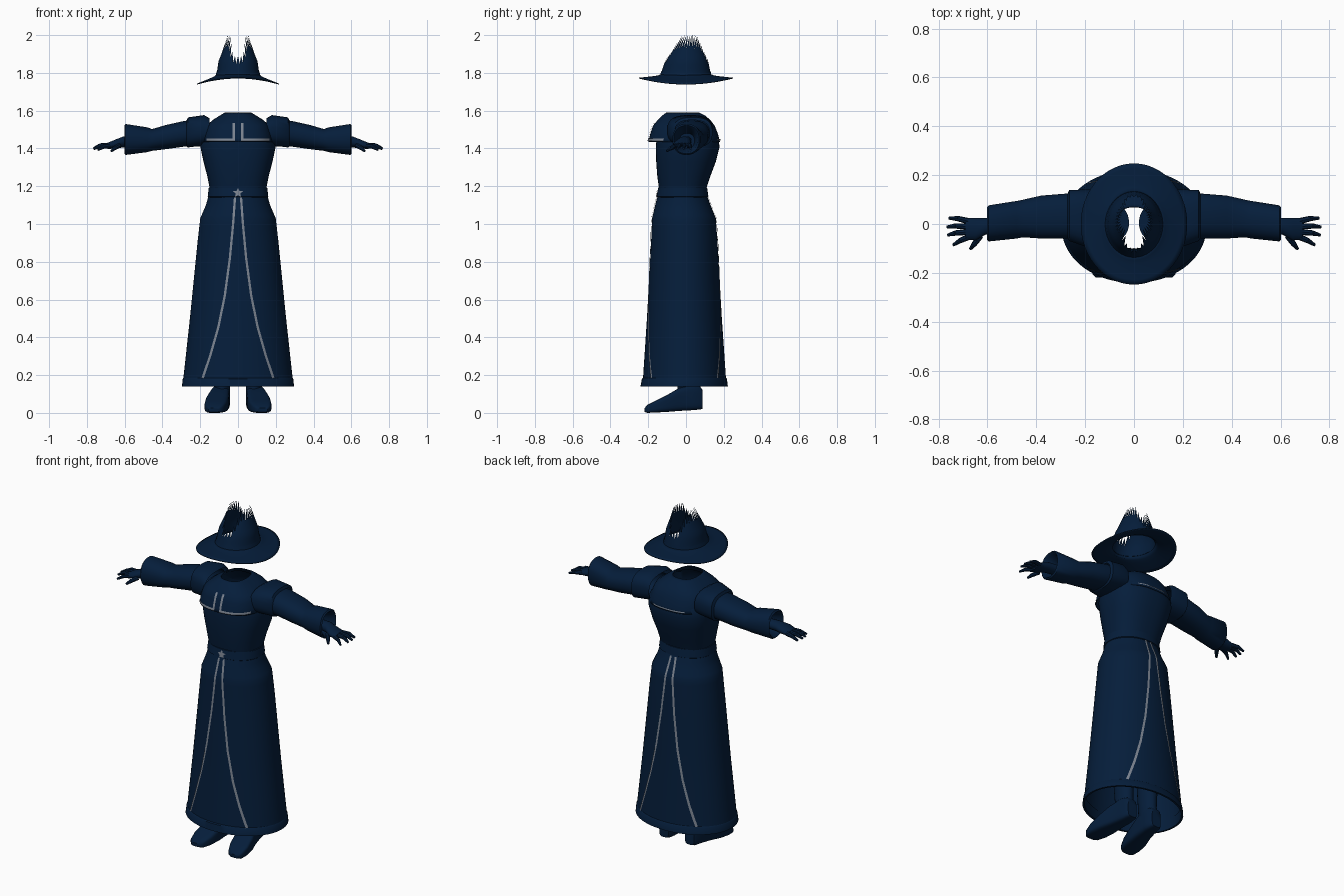
import bpy, bmesh
from math import cos, sin, pi, radians
from mathutils import Vector
from mathutils.bvhtree import BVHTree

cube = bpy.data.objects.get("Cube")
if cube:
    bpy.data.objects.remove(cube)


def material(name, rgb):
    m = bpy.data.materials.new(name)
    m.use_nodes = True
    m.diffuse_color = (*rgb, 1)
    m.node_tree.nodes["Principled BSDF"].inputs["Base Color"].default_value = (*rgb, 1)
    return m


NAVY = material("navy cloth", (0.0015, 0.0125, 0.043))
SILVER = material("silver trim", (0.2, 0.23, 0.28))


def finish(name, bm, mat=NAVY, mirror=False, thick=0, angle=40):
    bmesh.ops.recalc_face_normals(bm, faces=bm.faces)
    mesh = bpy.data.meshes.new(name)
    bm.to_mesh(mesh)
    bm.free()
    obj = bpy.data.objects.new(name, mesh)
    bpy.context.collection.objects.link(obj)
    mesh.materials.append(mat)
    bpy.ops.object.select_all(action='DESELECT')
    obj.select_set(True)
    bpy.context.view_layer.objects.active = obj
    bpy.ops.object.shade_smooth_by_angle(angle=radians(angle))
    if thick:
        obj.modifiers.new("thickness", 'SOLIDIFY').thickness = thick
    if mirror:
        obj.modifiers.new("mirror", 'MIRROR').use_clip = False
    return obj


def bridge(bm, rings, closed=True):
    """Join rows of points with quads."""
    rows = [[bm.verts.new(p) for p in r] for r in rings]
    n = len(rows[0])
    for a, b in zip(rows, rows[1:]):
        for i in range(n if closed else n - 1):
            j = (i + 1) % n
            bm.faces.new((a[i], a[j], b[j], b[i]))
    return rows


def tube(name, axis, rows, n=40, power=2.0, steps=1, caps=(), **kw):
    """Loft rounded sections; each row is position, then the low and high limits on the other two axes."""
    fine = []
    for r, s in zip(rows, rows[1:]):
        fine += [[u + (v - u) * k / steps for u, v in zip(r, s)] for k in range(steps)]
    fine.append(list(rows[-1]))
    rings = []
    for pos, a0, a1, b0, b1 in fine:
        ring = []
        for i in range(n):
            t = 2 * pi * (i + 0.5) / n
            c, s = cos(t), sin(t)
            c = abs(c) ** (2 / power) * (1 if c > 0 else -1)
            s = abs(s) ** (2 / power) * (1 if s > 0 else -1)
            p = [(a0 + a1) / 2 + c * (a1 - a0) / 2, (b0 + b1) / 2 + s * (b1 - b0) / 2]
            p.insert("xyz".index(axis), pos)
            ring.append(Vector(p))
        rings.append(ring)
    bm = bmesh.new()
    verts = bridge(bm, rings)
    for end in caps:
        bm.faces.new(verts[end])
    return finish(name, bm, **kw)


def upright(rows):
    """Rows of height, half width, front, back become full sections."""
    return [(z, -w, w, f, b) for z, w, f, b in rows]


# Gown skirt, hem and belt
skirt = tube("skirt", "z", upright([
    (1.17, 0.15, -0.145, 0.105), (1.1, 0.17, -0.163, 0.13), (1.03, 0.2, -0.18, 0.158),
    (0.9, 0.215, -0.185, 0.167), (0.5, 0.255, -0.207, 0.19), (0.18, 0.29, -0.228, 0.212)]),
    n=64, power=2.05, steps=4)
tube("skirt_hem", "z", upright([
    (0.185, 0.289, -0.228, 0.212), (0.18, 0.293, -0.234, 0.217), (0.14, 0.297, -0.241, 0.222),
    (0.14, 0.286, -0.228, 0.21), (0.2, 0.283, -0.222, 0.205)]), n=64, power=2.05)
belt = tube("belt", "z", upright([
    (1.195, 0.148, -0.14, 0.106), (1.192, 0.155, -0.148, 0.112),
    (1.145, 0.161, -0.156, 0.119), (1.14, 0.155, -0.148, 0.11)]), n=48, power=2.15)

# Bodice
tube("bodice", "z", upright([
    (1.18, 0.148, -0.142, 0.105), (1.25, 0.162, -0.152, 0.128), (1.33, 0.183, -0.158, 0.158),
    (1.41, 0.2, -0.16, 0.178), (1.46, 0.195, -0.155, 0.17), (1.53, 0.165, -0.14, 0.13),
    (1.57, 0.08, -0.1, 0.08)]), n=48, power=2.4)

# Cape collar, open at the neck
cape = tube("cape_collar", "z", upright([
    (1.59, 0.07, -0.105, 0.07), (1.575, 0.095, -0.125, 0.1), (1.55, 0.135, -0.15, 0.13),
    (1.52, 0.167, -0.175, 0.152), (1.475, 0.182, -0.19, 0.17), (1.435, 0.186, -0.2, 0.18)]),
    n=64, power=2.6, steps=2, thick=0.004)

# Shoulder caps and flared sleeves
tube("shoulder_cap", "x", [
    (0.15, -0.1, 0.135, 1.42, 1.56), (0.18, -0.1, 0.142, 1.415, 1.577),
    (0.265, -0.07, 0.14, 1.405, 1.565), (0.272, -0.06, 0.125, 1.41, 1.55)],
    n=24, power=2.7, mirror=True)
tube("sleeve", "x", [
    (0.17, -0.07, 0.125, 1.41, 1.55), (0.28, -0.06, 0.125, 1.41, 1.547),
    (0.38, -0.06, 0.117, 1.396, 1.525), (0.455, -0.055, 0.1, 1.387, 1.503),
    (0.48, -0.06, 0.095, 1.38, 1.512), (0.595, -0.072, 0.077, 1.365, 1.53),
    (0.602, -0.065, 0.07, 1.372, 1.522), (0.59, -0.055, 0.06, 1.382, 1.51),
    (0.5, -0.035, 0.045, 1.4, 1.48)], n=24, power=2.3, caps=(-1,), mirror=True)

# Hands
tube("palm", "x", [
    (0.5, -0.03, 0.03, 1.415, 1.465), (0.61, -0.045, 0.025, 1.405, 1.463),
    (0.65, -0.068, 0.026, 1.398, 1.447), (0.69, -0.064, 0.024, 1.398, 1.43)],
    n=16, caps=(0, -1), mirror=True)
fingers = bmesh.new()
for base, mid, tip in [
        ((0.68, 0.012, 1.416), (0.72, 0.022, 1.414), (0.757, 0.024, 1.4)),
        ((0.68, -0.01, 1.418), (0.73, -0.008, 1.416), (0.765, -0.012, 1.4)),
        ((0.68, -0.032, 1.417), (0.73, -0.037, 1.415), (0.762, -0.045, 1.398)),
        ((0.675, -0.052, 1.414), (0.71, -0.067, 1.41), (0.74, -0.086, 1.393)),
        ((0.63, -0.05, 1.415), (0.655, -0.083, 1.4), (0.67, -0.102, 1.386))]:
    for p, q, r0, r1 in [(base, mid, 0.013, 0.011), (mid, tip, 0.011, 0.006)]:
        p, q = Vector(p), Vector(q)
        made = bmesh.ops.create_cone(fingers, cap_ends=True, segments=8, radius1=r0,
                                     radius2=r1, depth=(q - p).length * 1.05)
        turn = (q - p).to_track_quat('Z', 'Y')
        for v in made["verts"]:
            v.co = turn @ v.co + (p + q) / 2
finish("fingers", fingers, mirror=True)

# Boots and legs
tube("boot", "y", [
    (-0.22, 0.1, 0.155, 0.005, 0.025), (-0.205, 0.08, 0.17, 0, 0.042),
    (-0.16, 0.06, 0.177, 0.002, 0.065), (-0.1, 0.05, 0.17, 0.005, 0.095),
    (-0.04, 0.046, 0.15, 0.01, 0.13), (0.03, 0.042, 0.132, 0.014, 0.15),
    (0.075, 0.046, 0.125, 0.018, 0.14), (0.088, 0.055, 0.115, 0.022, 0.12)],
    n=28, power=4.5, caps=(0, -1), mirror=True)
tube("leg", "z", [
    (0.07, 0.045, 0.128, -0.045, 0.085), (0.16, 0.04, 0.125, -0.045, 0.075),
    (0.4, 0.03, 0.14, -0.06, 0.08), (0.7, 0.02, 0.14, -0.07, 0.08)],
    n=24, caps=(-1,), mirror=True)


# Trim laid on the cloth
def lay(tree, x, z, side):
    hit = tree.ray_cast(Vector((x, side, z)), Vector((0, -side, 0)))[0]
    return hit + Vector((0, side * 0.005, 0)) if hit else None


def surface(obj):
    return BVHTree.FromPolygons([v.co for v in obj.data.vertices],
                                [p.vertices[:] for p in obj.data.polygons])


def ribbon(name, obj, path, side, width=0.012):
    tree, bm = surface(obj), bmesh.new()
    pts = [Vector(p) for p in path]
    dense = [a.lerp(b, k / 8) for a, b in zip(pts, pts[1:]) for k in range(8)] + [pts[-1]]
    rows = []
    for i, p in enumerate(dense):
        d = dense[min(i + 1, len(dense) - 1)] - dense[max(i - 1, 0)]
        across = Vector((-d.y, d.x)).normalized() * width / 2
        pair = [lay(tree, *(p + across * s), side) for s in (-1, 1)]
        if all(pair):
            rows.append(pair)
    bridge(bm, rows, closed=False)
    finish(name, bm, SILVER, mirror=True)


hem_curve = [(0.016, 1.14), (0.026, 1), (0.043, 0.82), (0.07, 0.62), (0.105, 0.45),
             (0.145, 0.31), (0.187, 0.185)]
ribbon("front_skirt_trim", skirt, hem_curve, -1)
ribbon("back_skirt_trim", skirt, hem_curve, 1)
ribbon("collar_edge_trim", cape, [(0.022, 1.535), (0.022, 1.451)], -1)
ribbon("collar_front_trim", cape, [(0.016, 1.446), (0.168, 1.446)], -1)
ribbon("collar_back_trim", cape, [(0, 1.446), (0.105, 1.446)], 1, 0.006)

# Star buckle
bm, tree = bmesh.new(), surface(belt)
rim = []
for i in range(10):
    r, t = (0.013 if i % 2 else 0.027), pi * i / 5
    rim.append(bm.verts.new(lay(tree, r * sin(t), 1.165 + r * cos(t), -1)))
hub = bm.verts.new(lay(tree, 0, 1.165, -1))
for i, v in enumerate(rim):
    bm.faces.new((hub, rim[i - 1], v))
finish("star_buckle", bm, SILVER)

# Hat brim, drooping at the sides
SEG = 72
angles = [2 * pi * i / SEG for i in range(SEG)]
bm = bmesh.new()
rings = []
for k in range(7):
    u = k / 6
    wx, wy = 0.108 + 0.11 * u, 0.128 + 0.12 * u
    rings.append([Vector((wx * cos(t), wy * sin(t),
                          1.795 - 0.02 * u ** 0.5 - 0.032 * u * cos(t) ** 2)) for t in angles])
bridge(bm, rings)
finish("hat_brim", bm, thick=0.005)

# Hat crown with a ragged open top
profile = [(1.785, 0.116, -0.137, 0.132), (1.81, 0.11, -0.128, 0.128), (1.86, 0.104, -0.112, 0.118),
           (1.9, 0.088, -0.092, 0.106), (1.95, 0.07, -0.062, 0.088), (2.0, 0.055, -0.03, 0.068)]


def crown_point(t, z):
    for lo, hi in zip(profile, profile[1:]):
        if z <= hi[0] + 1e-6:
            break
    f = (z - lo[0]) / (hi[0] - lo[0])
    w, front, back = [a + (b - a) * f for a, b in zip(lo[1:], hi[1:])]
    return Vector((w * cos(t), (front + back) / 2 + (back - front) / 2 * sin(t), z))


bm = bmesh.new()
rings = []
for k in range(9):
    ring = []
    for i, t in enumerate(angles):
        rise = min(1, max(0, abs(cos(t)) - 0.25) * 2.5)
        valley = 1.845 + 0.08 * rise
        z = 1.785 + (valley - 1.785) * min(k, 7) / 7
        if k == 8:
            z = valley + (0.045 + 0.03 * rise if i % 2 == 0 else 0.004)
        ring.append(crown_point(t, min(z, 2.0)))
    rings.append(ring)
bridge(bm, rings)
finish("hat_crown", bm)
tube("hat_band", "z", upright([
    (1.785, 0.119, -0.139, 0.135), (1.808, 0.113, -0.131, 0.131)]), n=48)
